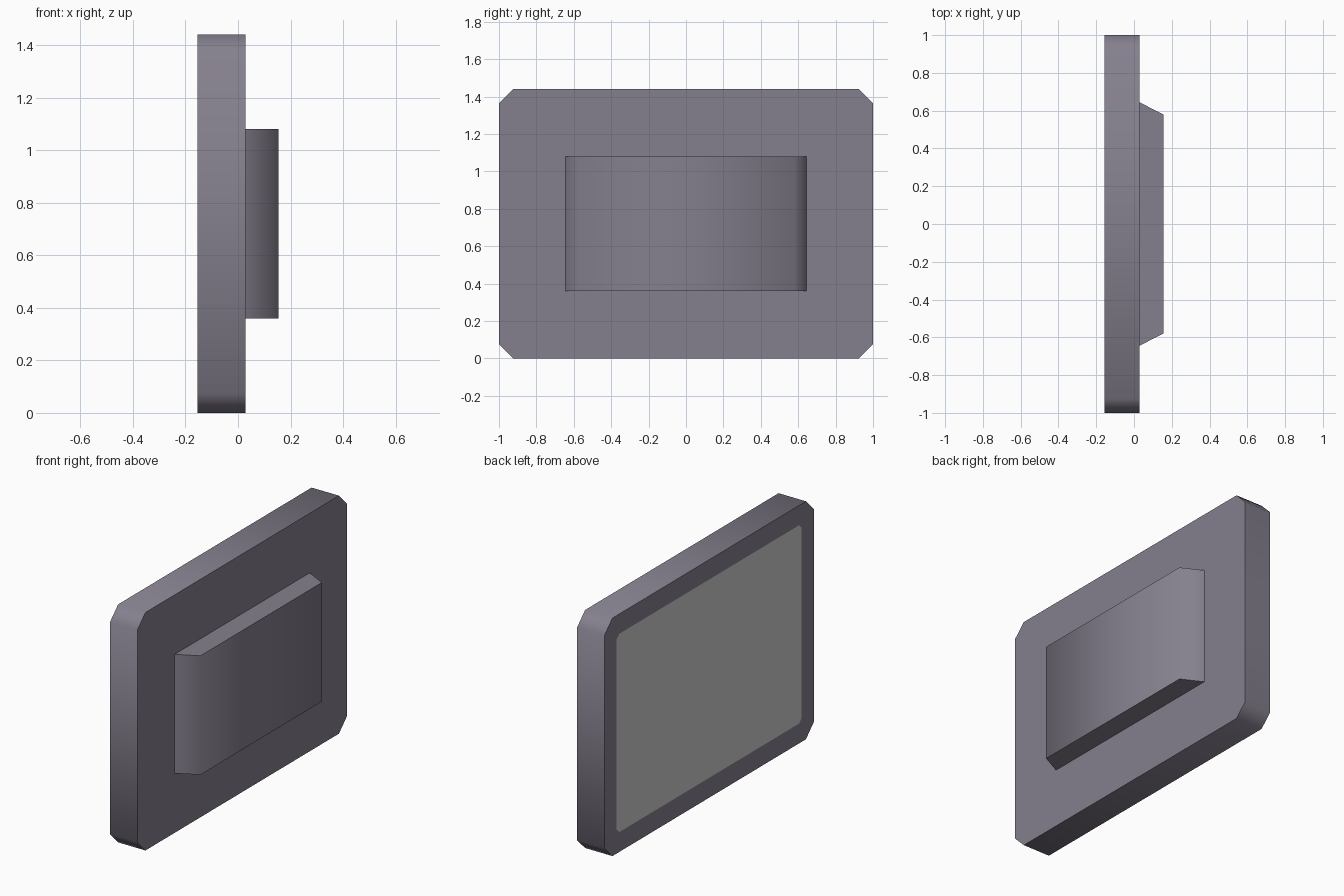
import bpy, bmesh, math

cube = bpy.data.objects.get("Cube")
if cube:
    bpy.data.objects.remove(cube, do_unlink=True)


def material(name, color):
    m = bpy.data.materials.new(name)
    m.use_nodes = True
    m.diffuse_color = color
    m.node_tree.nodes["Principled BSDF"].inputs["Base Color"].default_value = color
    return m


casing = material("muted purple casing", (0.235, 0.216, 0.27, 1))
glass = material("light grey screen", (0.61, 0.61, 0.61, 1))

MID_Z = 0.72


def outline(x, half_y, half_z, cut):
    """Rectangle in the YZ plane with its corners cut."""
    a, b = half_y - cut, half_z - cut
    if cut == 0:
        pts = [(half_y, half_z), (-half_y, half_z), (-half_y, -half_z), (half_y, -half_z)]
    else:
        pts = [(half_y, b), (a, half_z), (-a, half_z), (-half_y, b),
               (-half_y, -b), (-a, -half_z), (a, -half_z), (half_y, -b)]
    return [(x, y, MID_Z + z) for y, z in pts]


def loft(name, rings, mats, cap_colors=(0, 0)):
    """Skin successive outlines and cap both ends."""
    bm = bmesh.new()
    loops = [[bm.verts.new(p) for p in ring] for ring in rings]
    n = len(loops[0])
    for r0, r1 in zip(loops, loops[1:]):
        for i in range(n):
            j = (i + 1) % n
            bm.faces.new((r0[i], r0[j], r1[j], r1[i]))
    for ring, color in zip((loops[0], loops[-1]), cap_colors):
        bm.faces.new(ring).material_index = color
    bmesh.ops.recalc_face_normals(bm, faces=bm.faces[:])
    mesh = bpy.data.meshes.new(name)
    bm.to_mesh(mesh)
    bm.free()
    ob = bpy.data.objects.new(name, mesh)
    bpy.context.collection.objects.link(ob)
    for m in mats:
        mesh.materials.append(m)
    bpy.ops.object.select_all(action='DESELECT')
    ob.select_set(True)
    bpy.context.view_layer.objects.active = ob
    bpy.ops.object.shade_smooth_by_angle(angle=math.radians(75))
    return ob


# Display panel: the first cap is the screen, inset flush in its border
loft("display_panel", [
    outline(-0.155, 0.885, 0.6, 0.025),
    outline(-0.155, 1.0, 0.72, 0.075),
    outline(0.028, 1.0, 0.72, 0.075),
], [casing, glass], (1, 0))

# Rear housing with tapered ends
loft("rear_housing", [
    outline(0.028, 0.645, 0.36, 0),
    outline(0.155, 0.58, 0.36, 0),
], [casing])
